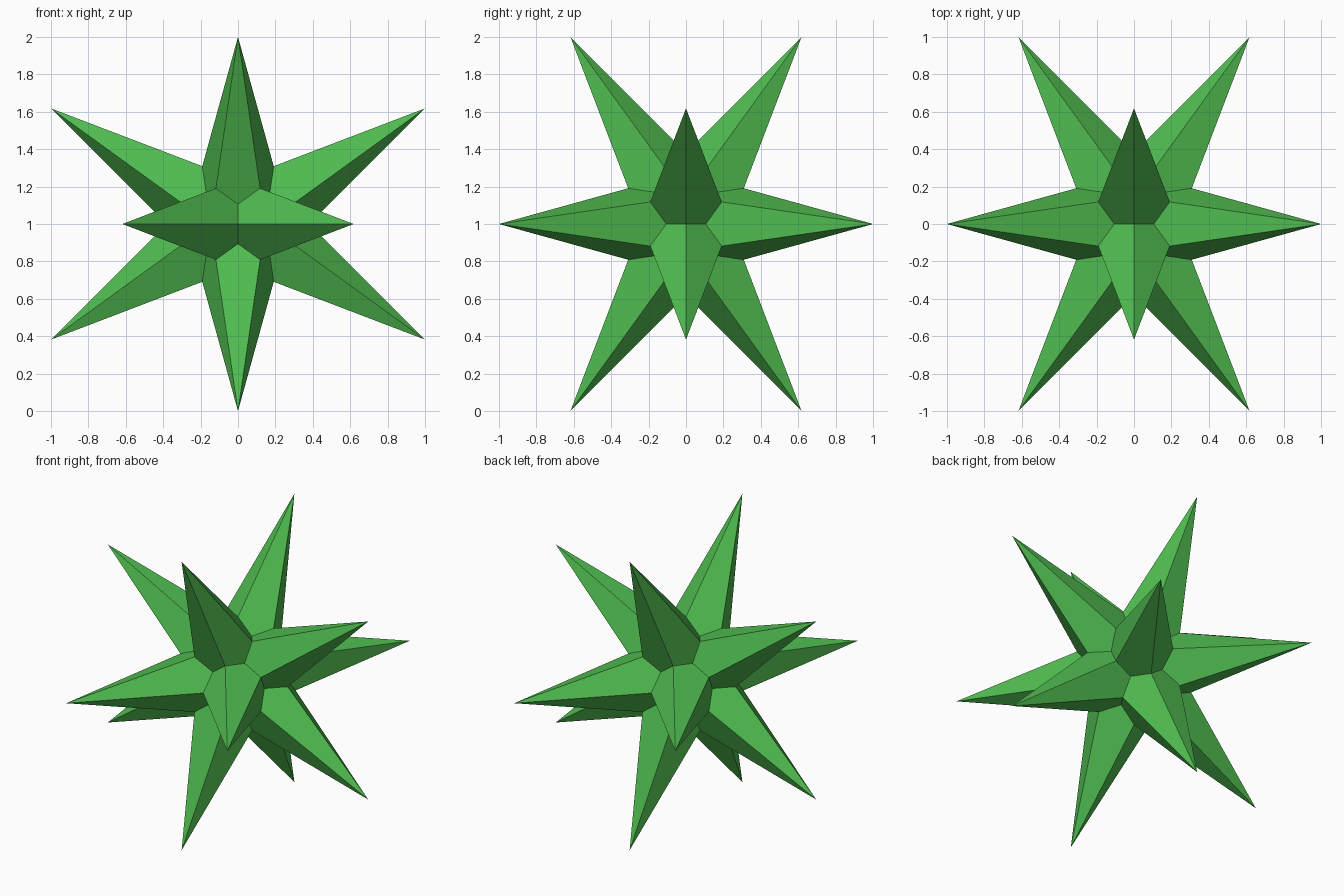
import bpy, bmesh
from mathutils import Vector

if "Cube" in bpy.data.objects:
    bpy.data.objects.remove(bpy.data.objects["Cube"])

g = (5 ** 0.5 - 1) / 2          # golden ratio, 0.618
MID = g * g                     # valley corners between two neighbouring spikes
PIT = 0.3167                    # pits where three spikes meet
CENTRE = Vector((0, 0, 1))

# Cage: icosahedron whose corners are the twelve spike tips
cage = bmesh.new()
for a in (-1, 1):
    for b in (-g, g):
        for co in ((a, 0, b), (b, a, 0), (0, b, a)):
            cage.verts.new(co)
bmesh.ops.convex_hull(cage, input=cage.verts)

# Star: each cage triangle gives three planar spike sides that meet in a pit
bm = bmesh.new()
for face in cage.faces:
    tips = [v.co for v in face.verts]
    pit = sum(tips, Vector()) / 3 * PIT
    for i, tip in enumerate(tips):
        after, before = tips[(i + 1) % 3], tips[i - 1]
        side = (tip, (tip + after) / 2 * MID, pit, (tip + before) / 2 * MID)
        bm.faces.new([bm.verts.new(co + CENTRE) for co in side])
cage.free()
bmesh.ops.remove_doubles(bm, verts=bm.verts, dist=1e-4)
bmesh.ops.recalc_face_normals(bm, faces=bm.faces)

mesh = bpy.data.meshes.new("spiked_star")
bm.to_mesh(mesh)
bm.free()
star = bpy.data.objects.new("spiked_star", mesh)
bpy.context.collection.objects.link(star)

# Green finish
green = bpy.data.materials.new("green")
green.diffuse_color = (0.08, 0.5, 0.08, 1)
green.use_nodes = True
green.node_tree.nodes["Principled BSDF"].inputs["Base Color"].default_value = green.diffuse_color
mesh.materials.append(green)
